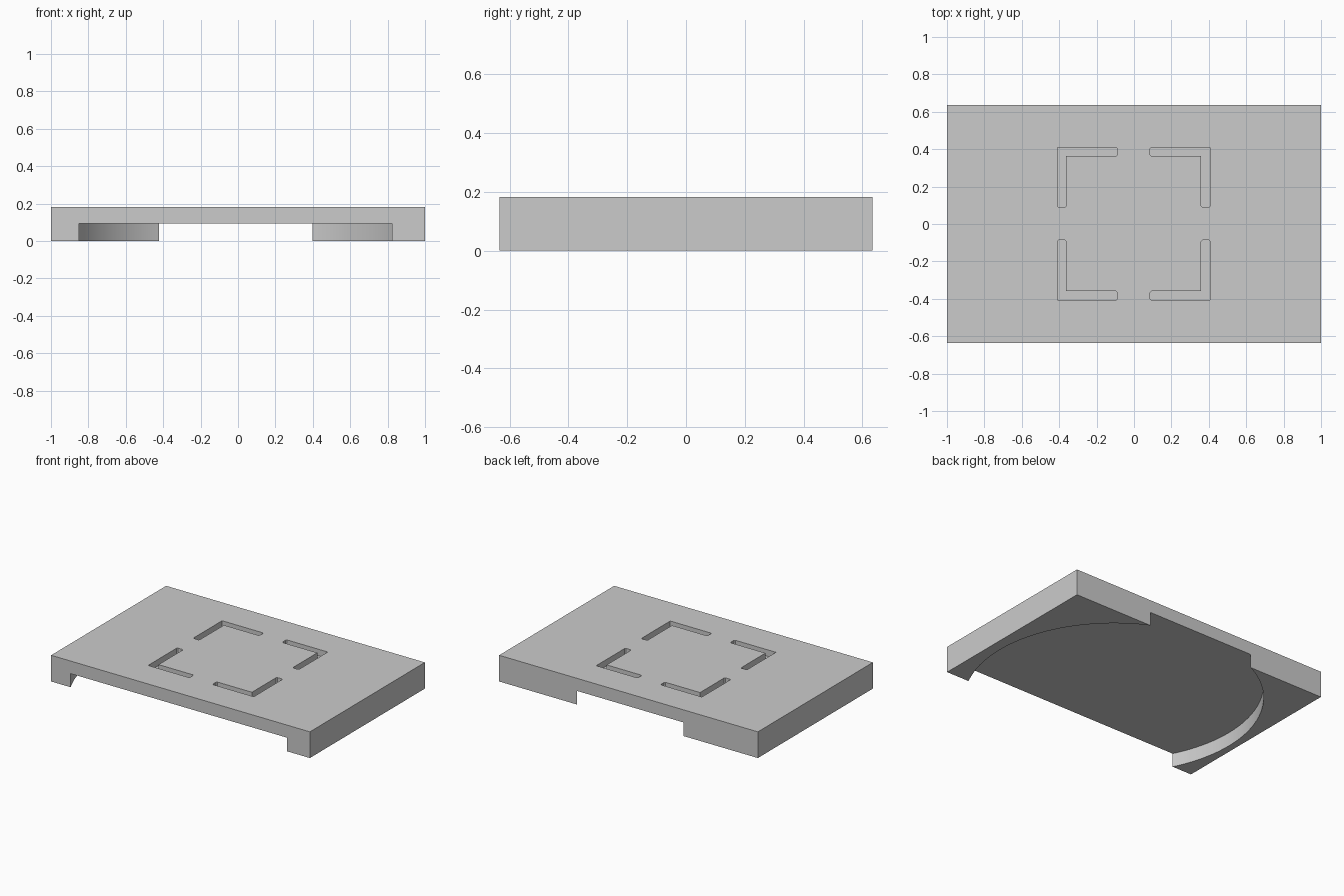
import bpy
import bmesh
import math

old = bpy.data.objects.get("Cube")
if old:
    bpy.data.objects.remove(old, do_unlink=True)

WIDTH, DEPTH, HEIGHT = 2.0, 1.27, 0.183
RECESS_TOP = 0.095
SLOT_FLOOR = HEIGHT - 0.045

grey = bpy.data.materials.new("plain grey")
grey.use_nodes = True
colour = (0.6, 0.6, 0.6, 1)
grey.diffuse_color = colour
grey.node_tree.nodes["Principled BSDF"].inputs["Base Color"].default_value = colour


def prism(name, outline, z0, z1):
    """Extrude a flat outline from z0 up to z1."""
    bm = bmesh.new()
    face = bm.faces.new([bm.verts.new((x, y, z0)) for x, y in outline])
    top = bmesh.ops.extrude_face_region(bm, geom=[face])["geom"]
    verts = [v for v in top if isinstance(v, bmesh.types.BMVert)]
    bmesh.ops.translate(bm, vec=(0, 0, z1 - z0), verts=verts)
    bmesh.ops.recalc_face_normals(bm, faces=bm.faces)
    mesh = bpy.data.meshes.new(name)
    bm.to_mesh(mesh)
    bm.free()
    mesh.materials.append(grey)
    obj = bpy.data.objects.new(name, mesh)
    bpy.context.collection.objects.link(obj)
    return obj


# Rectangular slab
hx, hy = WIDTH / 2, DEPTH / 2
slab = prism("slab", [(-hx, -hy), (hx, -hy), (hx, hy), (-hx, hy)], 0, HEIGHT)

# Round recess underneath, open at the front and back
radius, cx, cy, steps = 0.939, -0.0125, -0.209, 128
circle = [(cx + radius * math.cos(2 * math.pi * i / steps),
           cy + radius * math.sin(2 * math.pi * i / steps)) for i in range(steps)]
cutters = [prism("recess_cutter", circle, -0.1, RECESS_TOP)]

# Four L-shaped slots in the top, with slightly eased arm ends
outer, inner, end, ease = 0.4085, 0.361, 0.088, 0.007
half_arm = [(outer, outer), (outer, end + ease), (outer - ease, end),
            (inner + ease, end), (inner, end + ease), (inner, inner)]
bracket = half_arm + [(y, x) for x, y in reversed(half_arm[1:-1])]
for sx in (-1, 1):
    for sy in (-1, 1):
        outline = [(sx * x - 0.0015, sy * y + 0.0015) for x, y in bracket]
        cutters.append(prism("slot_cutter", outline, SLOT_FLOOR, HEIGHT + 0.1))

# Cut the recess and slots, then remove the cutters
bpy.context.view_layer.objects.active = slab
slab.select_set(True)
for cutter in cutters:
    mod = slab.modifiers.new("cut", "BOOLEAN")
    mod.operation = "DIFFERENCE"
    mod.solver = "EXACT"
    mod.object = cutter
    bpy.ops.object.modifier_apply(modifier=mod.name)
    bpy.data.objects.remove(cutter, do_unlink=True)

bpy.ops.object.shade_smooth_by_angle(angle=math.radians(30))
